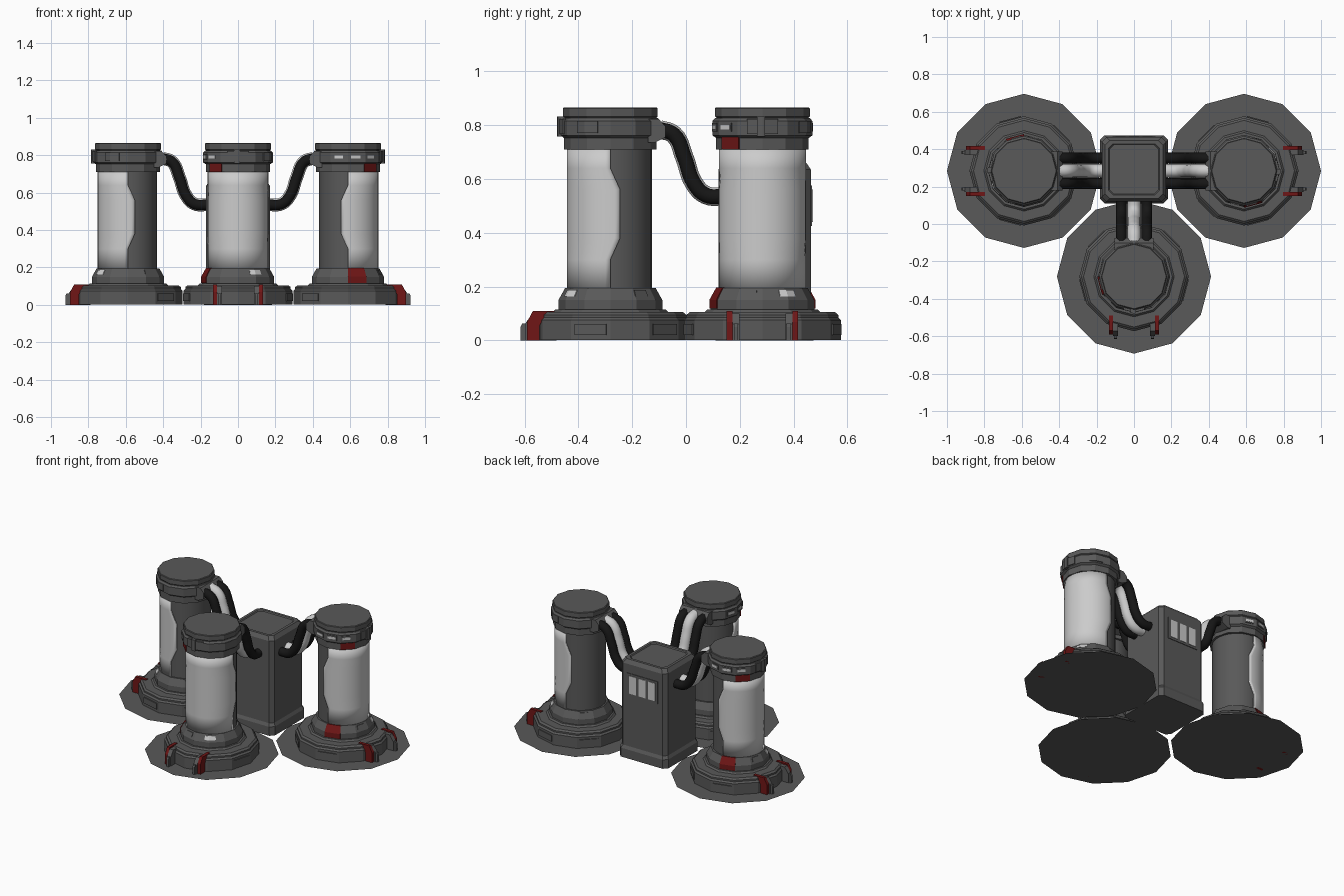
import bpy, bmesh, math
from mathutils import Matrix

if "Cube" in bpy.data.objects:
    bpy.data.objects.remove(bpy.data.objects["Cube"])

def material(name, rgb):
    m = bpy.data.materials.new(name)
    m.diffuse_color = (*rgb, 1)
    m.use_nodes = True
    m.node_tree.nodes["Principled BSDF"].inputs["Base Color"].default_value = m.diffuse_color
    return m

DARK = material("dark_grey", (0.10, 0.10, 0.10))
LIGHT = material("light_grey", (0.55, 0.55, 0.55))
BLACK = material("black_rubber", (0.008, 0.008, 0.008))
RED = material("red_paint", (0.16, 0.008, 0.008))

def finish(bm, name, mat):
    bmesh.ops.remove_doubles(bm, verts=bm.verts, dist=1e-5)
    bmesh.ops.recalc_face_normals(bm, faces=bm.faces)
    me = bpy.data.meshes.new(name)
    bm.to_mesh(me)
    bm.free()
    me.materials.append(mat)
    ob = bpy.data.objects.new(name, me)
    bpy.context.collection.objects.link(ob)
    return ob

def facet(a):
    """Radius factor of a regular 12-gon with a corner at angle 0."""
    return math.cos(math.radians(15)) / math.cos(math.radians(a % 30 - 15))

def ring(name, profile, mat, angles=None):
    """Twelve-sided lathe; a list of angles makes a closed partial segment."""
    full = angles is None
    angles = angles or range(0, 360, 30)
    bm = bmesh.new()
    cols = [[bm.verts.new((r * facet(a) * math.cos(math.radians(a)),
                           r * facet(a) * math.sin(math.radians(a)), z))
             for r, z in profile] for a in angles]
    n, k = len(cols), len(profile)
    for i in range(n if full else n - 1):
        a, b = cols[i], cols[(i + 1) % n]
        for j in range(k - 1 if full else k):
            q = (j + 1) % k
            bm.faces.new((a[j], b[j], b[q], a[q]))
    if not full:
        bm.faces.new(cols[0])
        bm.faces.new(cols[-1])
    return finish(bm, name, mat)

def band(name, r0, z0, r1, z1, a0, a1, proud, mat):
    """Raised plate that follows the facets between two angles."""
    angles = [a0] + [a for a in range(0, 360, 30) if a0 < a < a1] + [a1]
    return ring(name, [(r0 - .015, z0), (r0 + proud, z0), (r1 + proud, z1), (r1 - .015, z1)], mat, angles)

def prism(name, pts, x0, x1, mat):
    """Side profile in (y, z) extruded along x."""
    bm = bmesh.new()
    f = bm.faces.new([bm.verts.new((x0, y, z)) for y, z in pts])
    ext = bmesh.ops.extrude_face_region(bm, geom=[f])["geom"]
    bmesh.ops.translate(bm, vec=(x1 - x0, 0, 0), verts=[v for v in ext if isinstance(v, bmesh.types.BMVert)])
    return finish(bm, name, mat)

def shell(name, rows, radius, centre, mat):
    """Curved sheet whose half angle changes with height."""
    bm = bmesh.new()
    cols = 28
    grid = []
    for z, half in rows:
        row = []
        for i in range(cols + 1):
            a = math.radians(centre + half * (2 * i / cols - 1))
            row.append(bm.verts.new((radius * math.cos(a), radius * math.sin(a), z)))
        grid.append(row)
    for a, b in zip(grid, grid[1:]):
        for i in range(cols):
            bm.faces.new((a[i], a[i + 1], b[i + 1], b[i]))
    return finish(bm, name, mat)

def smooth(ob):
    bpy.ops.object.select_all(action='DESELECT')
    ob.select_set(True)
    bpy.context.view_layer.objects.active = ob
    bpy.ops.object.shade_smooth_by_angle(angle=math.radians(35))

def hose(name, x, radius, mat):
    cu = bpy.data.curves.new(name, 'CURVE')
    cu.dimensions = '3D'
    cu.bevel_depth, cu.bevel_resolution, cu.resolution_u = radius, 3, 6
    pts = [(.18, .785), (.235, .765), (.275, .68), (.31, .585), (.355, .54), (.425, .535)]
    sp = cu.splines.new('BEZIER')
    sp.bezier_points.add(len(pts) - 1)
    for bp, (y, z) in zip(sp.bezier_points, pts):
        bp.co = (x, y, z)
        bp.handle_left_type = bp.handle_right_type = 'AUTO'
    sp.use_smooth = True
    cu.materials.append(mat)
    ob = bpy.data.objects.new(name, cu)
    bpy.context.collection.objects.link(ob)
    return ob

# One canister, outer side facing -y and hoses leaving towards +y
pod = []
add = pod.append

# Flat ground pad
bm = bmesh.new()
bmesh.ops.create_circle(bm, cap_ends=True, segments=12, radius=.412)
add(finish(bm, "ground_pad", DARK))

# Stepped base, lower collar and cap
add(ring("base", [(0, .001), (.292, .001), (.292, .075), (.282, .085), (.282, .095), (.27, .105),
                  (.215, .105), (.205, .115), (0, .115)], DARK))
add(ring("lower_collar", [(0, .10), (.193, .11), (.193, .15), (.168, .195), (0, .195)], DARK))
add(ring("cap", [(0, .71), (.172, .71), (.172, .752), (.186, .762), (.186, .815), (.176, .826),
                 (.170, .826), (.176, .832), (.176, .862), (.172, .866), (0, .866)], DARK))

# Tube: dark core with a light wrap cut away on the hose side
core = shell("tube_core", [(.19, 180), (.72, 180)], .154, 270, DARK)
wrap = shell("tube_wrap", [(.19, 90), (.30, 90), (.38, 103), (.56, 103), (.64, 90), (.715, 90)], .162, 270, LIGHT)
solid = wrap.modifiers.new("thickness", 'SOLIDIFY')
solid.thickness, solid.offset = .008, -1
for ob in (core, wrap):
    smooth(ob)
    add(ob)

# Red painted facets
add(band("cap_red_mark", .172, .711, .172, .757, 210, 240, .004, RED))
add(band("collar_red_mark_side", .193, .118, .193, .151, 180, 210, .004, RED))
add(band("collar_red_mark_slope", .193, .151, .168, .196, 180, 210, .004, RED))

# Collar tags, cap lights and cap plates
for a0, a1, mat in ((291, 313, LIGHT), (245, 263, DARK), (30, 50, DARK)):
    add(band("collar_tag", .186, .163, .173, .187, a0, a1, .004, mat))
for a0, a1 in ((157, 172), (185, 201), (214, 229)):
    add(band("cap_light_frame", .186, .777, .186, .807, a0 - 2, a1 + 2, .004, DARK))
    add(band("cap_light", .186, .784, .186, .800, a0, a1, .006, LIGHT))
add(band("cap_front_plate", .186, .767, .186, .822, 252, 288, .006, DARK))
add(band("cap_front_bar", .186, .757, .186, .832, 264, 273, .012, DARK))
add(band("cap_side_plate", .186, .770, .186, .815, 318, 345, .006, DARK))

# Panels on the base facets
for a0, a1 in ((183, 207), (333, 357), (33, 57), (123, 147)):
    add(band("base_panel", .292, .02, .292, .06, a0, a1, .006, DARK))

# Clamp feet
strap = [(-.31, 0), (-.31, .068), (-.288, .109), (-.208, .109), (-.208, .095), (-.25, .08), (-.263, .055), (-.263, 0)]
block = [(-.318, 0), (-.318, .06), (-.29, .10), (-.20, .10), (-.20, 0)]
toe = [(-.334, 0), (-.334, .05), (-.328, .062), (-.27, .062), (-.27, 0)]
for s in (-1, 1):
    add(prism("clamp_strap", strap, s * .112, s * .133, RED))
    add(prism("clamp_block", block, s * .085, s * .112, DARK))
    add(prism("clamp_toe", toe, s * .09, s * .106, DARK))

# Hose outlet and three hoses
outlet = [(.14, .735), (.165, .735), (.205, .755), (.205, .795), (.18, .822), (.14, .822)]
add(prism("hose_outlet", outlet, -.104, .104, DARK))
for x, radius, mat in ((-.068, .029, BLACK), (0, .036, LIGHT), (.068, .029, BLACK)):
    add(hose("hose", x, radius, mat))

# Place the canister three times
places = [(0, -.281, 0), (-.588, .284, -90), (.588, .284, 90)]
for i, (x, y, rot) in enumerate(places):
    m = Matrix.Translation((x, y, 0)) @ Matrix.Rotation(math.radians(rot), 4, 'Z')
    for ob in list(pod):
        if i:
            c = ob.copy()
            bpy.context.collection.objects.link(c)
            c.matrix_world = m
for ob in pod:
    ob.location = (0, -.281, 0)

# Central cabinet with chamfered corners
CY = .292
bm = bmesh.new()
loops = []
for h, z in ((.182, 0), (.182, .06), (.172, .08), (.172, .635), (.155, .66), (.137, .66), (.132, .653)):
    c = h - .025
    loops.append([bm.verts.new((x, CY + y, z)) for x, y in
                  ((h, -c), (h, c), (c, h), (-c, h), (-h, c), (-h, -c), (-c, -h), (c, -h))])
for a, b in zip(loops, loops[1:]):
    for i in range(8):
        bm.faces.new((a[i], a[(i + 1) % 8], b[(i + 1) % 8], b[i]))
bm.faces.new(loops[0])
bm.faces.new(loops[-1])
finish(bm, "cabinet", DARK)

# Rear vents
def plate(name, x, half, y1, z0, z1, mat):
    prism(name, [(CY + .165, z0), (y1, z0), (y1, z1), (CY + .165, z1)], x - half, x + half, mat)

plate("vent_frame", 0, .115, CY + .176, .425, .575, DARK)
for x in (-.072, 0, .072):
    plate("vent_slot", x, .026, CY + .179, .44, .56, LIGHT)
